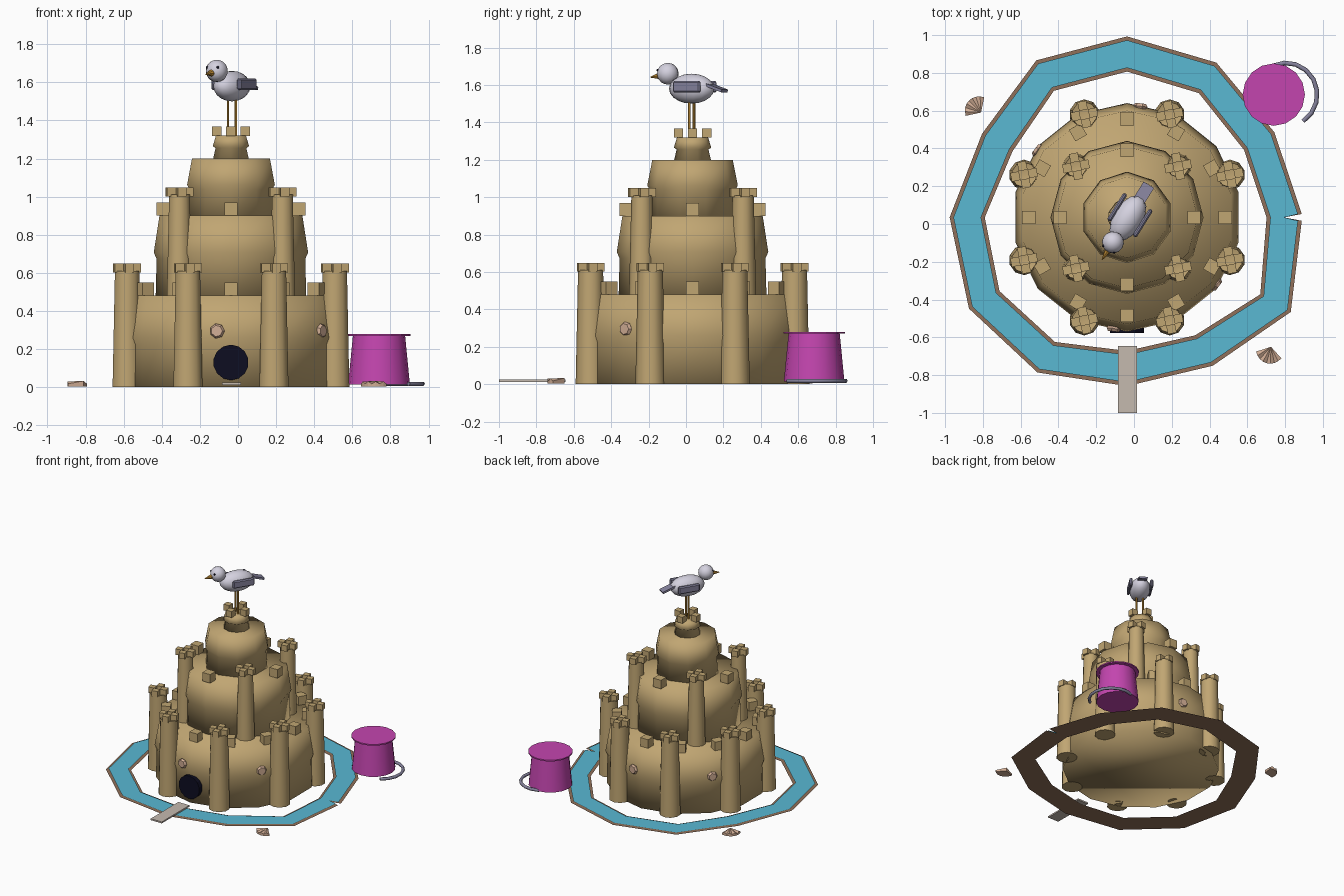
import bpy, bmesh
from math import sin, cos, pi, radians
from mathutils import Vector, Matrix

cube = bpy.data.objects.get("Cube")
if cube:
    bpy.data.objects.remove(cube)

CX, CY = -0.037, 0.035  # castle centre


def material(name, r, g, b):
    m = bpy.data.materials.new(name)
    m.use_nodes = True
    m.diffuse_color = (r, g, b, 1)
    m.node_tree.nodes["Principled BSDF"].inputs["Base Color"].default_value = (r, g, b, 1)
    return m


SAND = material("sand", .53, .38, .17)
WATER = material("water", .10, .48, .65)
WET = material("wet_sand", .28, .16, .10)
PINK = material("magenta_plastic", .55, .06, .43)
WHITE = material("pale_feather", .66, .64, .74)
GREY = material("blue_grey", .24, .23, .34)
ORANGE = material("orange", .60, .30, .04)
SHELL = material("shell_pink", .64, .42, .30)
WOOD = material("driftwood", .56, .49, .43)
DARK = material("dark", .004, .004, .015)


def finish(bm, name, mat, smooth=None, matrix=None):
    """Turn a bmesh into an object; smooth is None, 'all' or an angle."""
    bmesh.ops.recalc_face_normals(bm, faces=bm.faces[:])
    if matrix:
        bm.transform(matrix)
    me = bpy.data.meshes.new(name)
    bm.to_mesh(me)
    bm.free()
    me.materials.append(mat)
    ob = bpy.data.objects.new(name, me)
    bpy.context.collection.objects.link(ob)
    if smooth == 'all':
        me.polygons.foreach_set("use_smooth", [True] * len(me.polygons))
    elif smooth:
        bpy.ops.object.select_all(action='DESELECT')
        ob.select_set(True)
        bpy.context.view_layer.objects.active = ob
        bpy.ops.object.shade_smooth_by_angle(angle=radians(smooth))
    return ob


def lathe(name, profile, n, mat, x=0, y=0, smooth=None, pit=0, matrix=None):
    """Stack of n-sided rings (radius, height) with closed ends."""
    bm = bmesh.new()
    rings = [[bm.verts.new((x + r * cos(pi / 2 + 2 * pi * i / n),
                            y + r * sin(pi / 2 + 2 * pi * i / n), z)) for i in range(n)]
             for r, z in profile]
    for a, b in zip(rings, rings[1:]):
        for i in range(n):
            j = (i + 1) % n
            bm.faces.new((a[i], a[j], b[j], b[i]))
    bm.faces.new(rings[0][::-1])
    top = bm.faces.new(rings[-1])
    if pit:
        hub = bmesh.ops.poke(bm, faces=[top])["verts"][0]
        hub.co.z -= pit
    return finish(bm, name, mat, smooth, matrix)


def box(name, size, mat, matrix):
    bm = bmesh.new()
    bmesh.ops.create_cube(bm, size=1)
    bmesh.ops.scale(bm, vec=size, verts=bm.verts[:])
    return finish(bm, name, mat, None, matrix)


def ball(name, size, mat, matrix):
    bm = bmesh.new()
    bmesh.ops.create_uvsphere(bm, u_segments=14, v_segments=10, radius=1)
    bmesh.ops.scale(bm, vec=size, verts=bm.verts[:])
    return finish(bm, name, mat, 'all', matrix)


def place(x, y, z, turn=0):
    return Matrix.Translation((x, y, z)) @ Matrix.Rotation(turn, 4, 'Z')


def ring_of_boxes(name, count, radius, z, size, x=CX, y=CY, start=0.0):
    for k in range(count):
        a = start + 2 * pi * k / count
        box(name, (size, size, size), SAND,
            place(x + radius * cos(a), y + radius * sin(a), z, a))


def tower(name, x, y, z0, z1, r0, r1):
    lathe(name, [(r0, z0), (r1, z1)], 10, SAND, x, y, 40, pit=.02)
    ring_of_boxes(name + "_merlon", 4, .047, z1 + .015, .047, x, y, .2)


# Castle tiers: bottom, overhanging waist, top
def tier(name, n, z0, z1, bottom, waist, top):
    zm = (z0 + z1) / 2
    h = (z1 - z0) * .04
    lathe(name, [(bottom, z0), (waist - .015, zm - h), (waist, zm + h), (top, z1)],
          n, SAND, CX, CY, 'all')


tier("lowest_tier", 14, 0, .48, .595, .605, .565)
tier("second_tier", 12, .48, .90, .395, .405, .375)
tier("third_tier", 10, .90, 1.20, .235, .242, .215)
tier("top_turret", 10, 1.20, 1.32, .098, .1, .083)

# Battlements
ring_of_boxes("lowest_merlon", 12, .52, .515, .07)
ring_of_boxes("second_merlon", 4, .355, .935, .07)
ring_of_boxes("turret_merlon", 4, .075, 1.343, .05)

# Towers
for k in range(8):
    a = pi / 8 + k * pi / 4
    tower("outer_tower", CX + .59 * cos(a), CY + .59 * sin(a), 0, .61, .08, .067)
for k in range(4):
    a = pi / 4 + k * pi / 2
    tower("inner_tower", CX + .382 * cos(a), CY + .382 * sin(a), .46, 1.01, .07, .057)

# Doorway and the shells pressed into the wall
lathe("doorway", [(.093, -.02), (.093, .02)], 14, DARK,
      matrix=place(CX, -.556, .13) @ Matrix.Rotation(pi / 2, 4, 'X'))
for k in range(6):
    a = radians(23 + 60 * k)
    lathe("wall_shell", [(.03, -.015), (.04, 0), (.03, .015)], 7, SHELL,
          matrix=place(CX + .593 * cos(a), CY + .593 * sin(a), .295, a)
          @ Matrix.Rotation(pi / 2, 4, 'Y'))

# Moat: an uneven ring with a small split at one side
MOAT = [.832, .808, .853, .865, .867, .793, .846, .873, .855, .80, .814, .908]


def moat(name, half, z, mat):
    bm = bmesh.new()
    rows = []
    for k in range(13):
        a = k * pi / 6
        gap = .018 if k == 0 else -.018 if k == 12 else 0
        rows.append([bm.verts.new((CX + r * cos(a), CY + r * sin(a) + s, z))
                     for r, s in ((MOAT[k % 12] - half, 0), (MOAT[k % 12], 0),
                                  (MOAT[k % 12] + half, gap))])
    for a, b in zip(rows, rows[1:]):
        for i in range(2):
            bm.faces.new((a[i], a[i + 1], b[i + 1], b[i]))
    ob = finish(bm, name, mat)
    if ob.data.polygons[0].normal.z < 0:
        ob.data.flip_normals()


moat("moat_bank", .093, .004, WET)
moat("moat_water", .073, .012, WATER)
box("plank_bridge", (.1, .355, .012), WOOD, place(-.035, -.8225, .018))

# Upturned bucket with its loose handle
BX, BY = .74, .685
lathe("bucket", [(.162, .015), (.137, .27)], 16, PINK, BX, BY, 40)
lathe("bucket_plate", [(.165, .27), (.165, .28)], 16, PINK, BX, BY)
curve = bpy.data.curves.new("bucket_handle", 'CURVE')
curve.dimensions = '3D'
curve.bevel_depth = .012
curve.bevel_resolution = 1
curve.use_fill_caps = True
spline = curve.splines.new('POLY')
spline.points.add(8)
for i, p in enumerate(spline.points):
    a = radians(115 - 21.5 * i)
    p.co = (.805 + .165 * cos(a), BY + .168 * sin(a), .018, 1)
curve.materials.append(GREY)
bpy.context.collection.objects.link(bpy.data.objects.new("bucket_handle", curve))


# Fan shells on the ground
def fan_shell(x, y, turn):
    bm = bmesh.new()
    n = 9
    arc = [(.09 * cos(radians(-60 + 15 * i)), .08 * sin(radians(-60 + 15 * i)))
           for i in range(n)]
    low = [bm.verts.new((px, py, .005)) for px, py in arc]
    high = [bm.verts.new((px, py, .03 if i % 2 else .018)) for i, (px, py) in enumerate(arc)]
    base, tip = bm.verts.new((0, 0, .005)), bm.verts.new((0, 0, .033))
    for i in range(n - 1):
        bm.faces.new((base, low[i + 1], low[i]))
        bm.faces.new((tip, high[i], high[i + 1]))
        bm.faces.new((low[i], low[i + 1], high[i + 1], high[i]))
    bm.faces.new((base, low[0], high[0], tip))
    bm.faces.new((base, tip, high[-1], low[-1]))
    finish(bm, "fan_shell", SHELL, None, place(x, y, 0, turn))


fan_shell(-.81, .59, radians(135))
fan_shell(.725, -.65, radians(255))

# Gull, built facing +x and then turned
GULL = place(-.032, .03, 0, radians(238))


def at(x, y, z, pitch=0):
    return GULL @ Matrix.Translation((x, y, z)) @ Matrix.Rotation(pitch, 4, 'Y')


ball("gull_body", (.135, .078, .08), WHITE, at(0, 0, 1.58))
ball("gull_head", (.058, .058, .058), WHITE, at(.15, 0, 1.66))
lathe("gull_beak", [(.02, 0), (.002, .065)], 8, ORANGE, smooth=40,
      matrix=at(.195, 0, 1.65, radians(98)))
box("gull_tail", (.11, .065, .015), GREY, at(-.155, 0, 1.585, radians(-18)))
for side in (1, -1):
    wing = box("gull_wing", (.17, .024, .06), GREY, at(-.02, side * .08, 1.59))
    bevel = wing.modifiers.new("soft_edges", 'BEVEL')
    bevel.width = .008
    ball("gull_eye", (.007, .007, .007), DARK, at(.192, side * .033, 1.678))
    lathe("gull_leg", [(.007, 1.3), (.007, 1.52)], 6, ORANGE, 0, side * .024, matrix=GULL)
